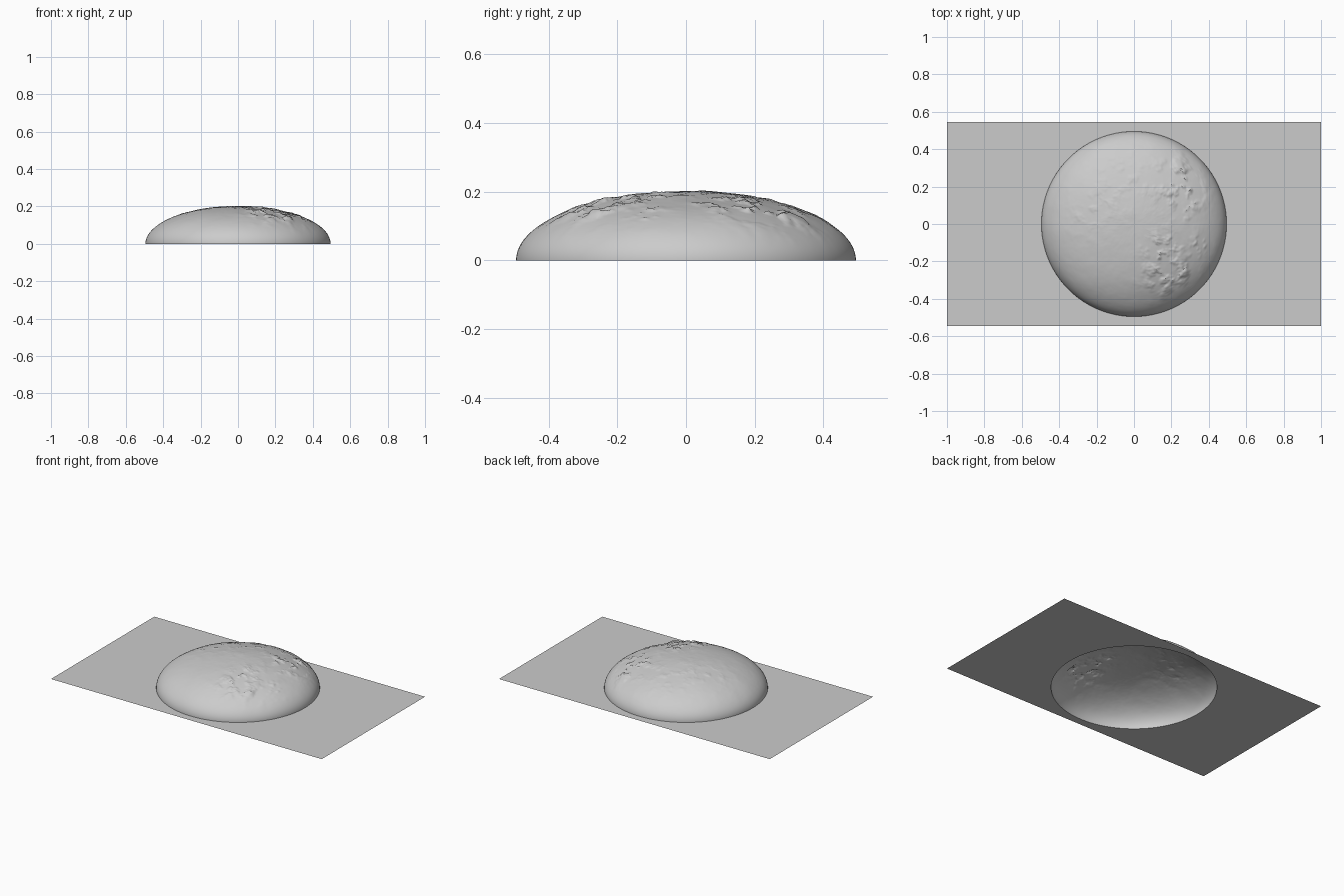
import bpy, bmesh, math
from mathutils import Vector, noise

cube = bpy.data.objects.get("Cube")
if cube:
    bpy.data.objects.remove(cube, do_unlink=True)

RADIUS, HEIGHT = 0.495, 0.202
HALF_X, Y_MIN, Y_MAX = 1.0, -0.545, 0.545
SEGMENTS, RINGS = 288, 120

grey = bpy.data.materials.new("plain grey")
grey.use_nodes = True
grey.diffuse_color = (0.6, 0.6, 0.6, 1)
grey.node_tree.nodes["Principled BSDF"].inputs["Base Color"].default_value = (0.6, 0.6, 0.6, 1)

# Rugged highland patches: x, y, spread, height
PATCHES = [
    (0.24, 0.26, 0.10, 0.014), (0.27, 0.14, 0.09, 0.014),
    (0.16, -0.14, 0.08, 0.016), (0.14, -0.29, 0.08, 0.014),
    (0.27, -0.26, 0.06, 0.013), (0.35, -0.12, 0.05, 0.013),
    (-0.24, 0.06, 0.10, 0.004), (-0.05, 0.25, 0.16, 0.004),
]


def relief(x, y):
    """Height of the terrain above the smooth dome."""
    broad = noise.noise(Vector((x * 5, y * 5, 3)))
    fine = noise.fractal(Vector((x * 14, y * 14, 7)), 0.8, 2.1, 4)
    total = 0.003 * broad + 0.0008 * fine
    for px, py, spread, height in PATCHES:
        mask = math.exp(-((x - px) ** 2 + (y - py) ** 2) / spread ** 2)
        total += height * mask * min(max(fine * 1.6, 0), 1)
    return total


def finish(name, bm):
    mesh = bpy.data.meshes.new(name)
    bm.normal_update()
    bm.to_mesh(mesh)
    bm.free()
    mesh.materials.append(grey)
    obj = bpy.data.objects.new(name, mesh)
    bpy.context.collection.objects.link(obj)
    return obj


def circle(i):
    a = 2 * math.pi * i / SEGMENTS
    return math.cos(a), math.sin(a)


# Hollow dome shell with relief
bm = bmesh.new()
top = bm.verts.new((0, 0, HEIGHT + relief(0, 0)))
previous = None
for k in range(1, RINGS + 1):
    t = math.pi / 2 * k / RINGS
    r, base = RADIUS * math.sin(t), HEIGHT * math.cos(t)
    fade = min(1, 2.5 * math.cos(t))
    ring = []
    for i in range(SEGMENTS):
        c, s = circle(i)
        z = base + fade * relief(r * c, r * s)
        ring.append(bm.verts.new((r * c, r * s, max(z, 0))))
    for i in range(SEGMENTS):
        j = (i + 1) % SEGMENTS
        if previous:
            bm.faces.new((previous[i], ring[i], ring[j], previous[j]))
        else:
            bm.faces.new((top, ring[i], ring[j]))
    previous = ring
dome = finish("terrain_dome", bm)
bpy.context.view_layer.objects.active = dome
dome.select_set(True)
bpy.ops.object.shade_smooth_by_angle(angle=math.radians(40))

# Flat sheet with a round opening under the dome
bm = bmesh.new()
inner, outer = [], []
corner_angles = [math.atan2(y, x) % (2 * math.pi)
                 for x in (-HALF_X, HALF_X) for y in (Y_MIN, Y_MAX)]
step = 2 * math.pi / SEGMENTS
for i in range(SEGMENTS):
    c, s = circle(i)
    inner.append(bm.verts.new((RADIUS * c, RADIUS * s, 0)))
    reach = min(HALF_X / max(abs(c), 1e-6), Y_MAX / max(abs(s), 1e-6))
    x, y = reach * c, reach * s
    # Snap the nearest point onto each corner
    for a in corner_angles:
        if abs(i * step - a) <= step / 2:
            x, y = math.copysign(HALF_X, c), math.copysign(Y_MAX, s)
    outer.append(bm.verts.new((x, y, 0)))
for i in range(SEGMENTS):
    j = (i + 1) % SEGMENTS
    bm.faces.new((inner[i], outer[i], outer[j], inner[j]))
finish("flat_sheet", bm)
